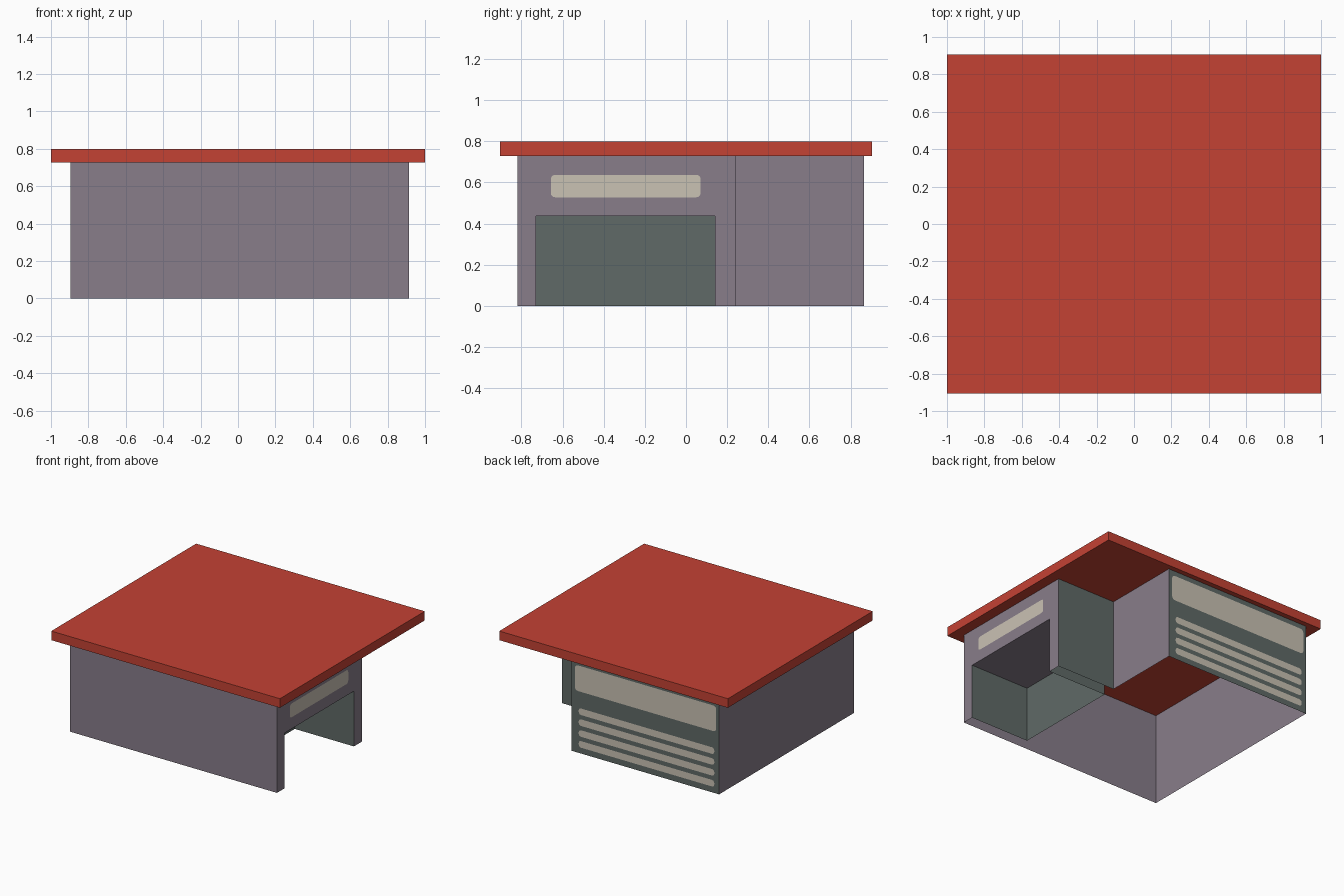
import bpy, bmesh, math
from mathutils import Vector

if "Cube" in bpy.data.objects:
    bpy.data.objects.remove(bpy.data.objects["Cube"])


def material(name, rgb):
    m = bpy.data.materials.new(name)
    m.diffuse_color = (*rgb, 1.0)
    m.use_nodes = True
    m.node_tree.nodes["Principled BSDF"].inputs["Base Color"].default_value = m.diffuse_color
    return m


RED = material("roof red", (0.55, 0.054, 0.034))
PURPLE = material("wall mauve", (0.246, 0.205, 0.254))
GREEN = material("grey green", (0.116, 0.143, 0.135))
CREAM = material("panel cream", (0.59, 0.54, 0.455))


def rect(u0, u1, z0, z1):
    return [(u0, z0), (u1, z0), (u1, z1), (u0, z1)]


def rounded(u0, u1, z0, z1, r, steps=3):
    pts = []
    for k, (u, z) in enumerate([(u1 - r, z1 - r), (u0 + r, z1 - r),
                                (u0 + r, z0 + r), (u1 - r, z0 + r)]):
        for i in range(steps + 1):
            a = math.pi / 2 * (k + i / steps)
            pts.append((u + r * math.cos(a), z + r * math.sin(a)))
    return pts


def sheet(name, axis, at, facing, outline, mat, insets=()):
    """Flat sheet across one axis, with painted panels cut in as faces."""
    def place(p, q):
        return Vector({"x": (at, p, q), "y": (p, at, q), "z": (p, q, at)}[axis])

    bm = bmesh.new()
    loops = [[bm.verts.new(place(*p)) for p in pts] for pts in (outline, *insets)]
    normal = Vector([facing if c == axis else 0 for c in "xyz"])
    if insets:
        edges = [bm.edges.new((l[i - 1], l[i])) for l in loops for i in range(len(l))]
        bmesh.ops.triangle_fill(bm, edges=edges, use_beauty=True, normal=normal)
        for l in loops[1:]:
            bm.faces.new(l).material_index = 1
    else:
        bm.faces.new(loops[0])
    bm.normal_update()
    for f in bm.faces:
        if f.normal.dot(normal) < 0:
            f.normal_flip()
    me = bpy.data.meshes.new(name)
    bm.to_mesh(me)
    bm.free()
    me.materials.append(mat)
    if insets:
        me.materials.append(CREAM)
    ob = bpy.data.objects.new(name, me)
    bpy.context.collection.objects.link(ob)
    return ob


# Main plan dimensions
LEFT, RIGHT, NOTCH_X = -0.895, 0.915, 0.397
FRONT, BACK, NOTCH_Y = -0.82, 0.865, 0.243
TOP = 0.728
BAY0, BAY1, BAY_TOP = -0.728, 0.142, 0.437

# Flat overhanging roof
bpy.ops.mesh.primitive_cube_add(size=1, location=(0, 0, (TOP + 0.8) / 2))
roof = bpy.context.object
roof.name = "roof"
roof.scale = (2, 1.81, 0.8 - TOP)
roof.data.materials.append(RED)

# Plain outer walls
sheet("front_wall", "y", FRONT, -1, rect(LEFT, RIGHT, 0, TOP), PURPLE)
sheet("left_wall", "x", LEFT, -1, rect(FRONT, BACK, 0, TOP), PURPLE)
sheet("notch_side_wall", "x", NOTCH_X, 1, rect(NOTCH_Y, BACK, 0, TOP), PURPLE)
sheet("notch_back_wall", "y", NOTCH_Y, 1, rect(NOTCH_X, RIGHT, 0, TOP), GREEN)

# Right wall with bay opening and sign panel
sheet("right_wall", "x", RIGHT, 1,
      [(FRONT, 0), (BAY0, 0), (BAY0, BAY_TOP), (BAY1, BAY_TOP), (BAY1, 0),
       (NOTCH_Y, 0), (NOTCH_Y, TOP), (FRONT, TOP)],
      PURPLE, [rounded(-0.657, 0.071, 0.528, 0.637, 0.02)])

# Recessed bay behind the opening
sheet("bay_end_wall", "x", NOTCH_X, 1, rect(BAY0, BAY1, 0, BAY_TOP), GREEN)
sheet("bay_front_side", "y", BAY0, 1, rect(NOTCH_X, RIGHT, 0, BAY_TOP), GREEN)
sheet("bay_back_side", "y", BAY1, -1, rect(NOTCH_X, RIGHT, 0, BAY_TOP), GREEN)
sheet("bay_ceiling", "z", BAY_TOP, -1, rect(NOTCH_X, RIGHT, BAY0, BAY1), PURPLE)

# Back wall with a wide panel and four slats
slats = [rounded(-0.853, 0.333, z - 0.026, z + 0.026, 0.02)
         for z in (0.072, 0.158, 0.244, 0.33)]
sheet("back_wall", "y", BACK, 1, rect(LEFT, NOTCH_X, 0, TOP), GREEN,
      [rounded(-0.87, 0.366, 0.487, 0.69, 0.025)] + slats)
